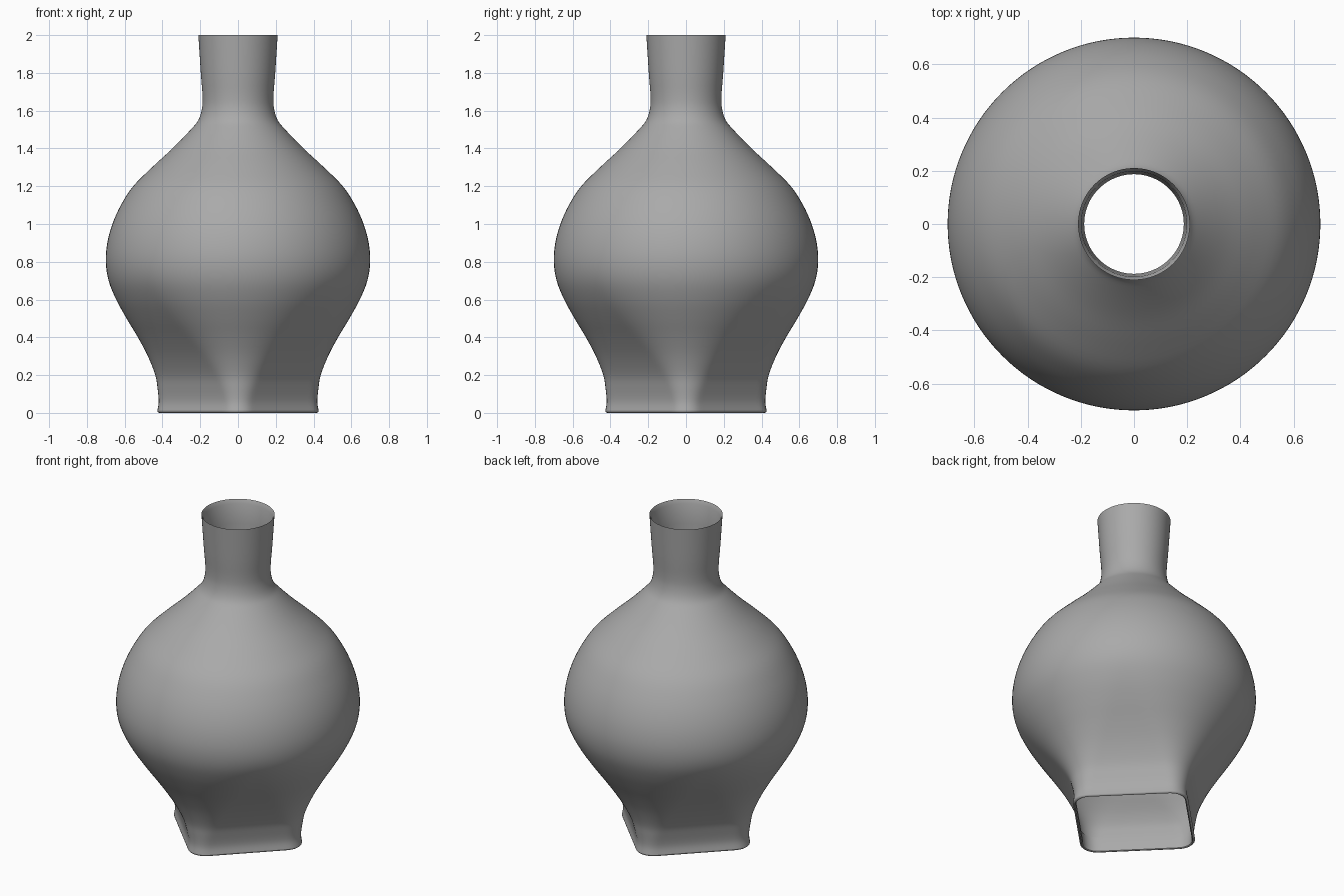
import bpy, bmesh, math
from mathutils import Vector

cube = bpy.data.objects.get("Cube")
if cube:
    bpy.data.objects.remove(cube, do_unlink=True)

SEGMENTS = 128
FOOT_CORE = 0.23     # half width of the foot square without its rounded corners
ROUND_HEIGHT = 0.78  # height at which the section has become a full circle

clay = bpy.data.materials.new("grey_clay")
clay.use_nodes = True
clay.diffuse_color = (0.4, 0.4, 0.4, 1)
clay.node_tree.nodes["Principled BSDF"].inputs["Base Color"].default_value = (0.4, 0.4, 0.4, 1)


def section_radius(angle, reach, z):
    """Radius of a rounded square whose corners lie on the axes at distance reach."""
    t = min(max(z / ROUND_HEIGHT, 0), 1)
    core = FOOT_CORE * (1 - t * t * (3 - 2 * t))
    corner = reach - core * math.sqrt(2)
    quarter = math.pi / 2
    off_axis = abs((angle + quarter / 2) % quarter - quarter / 2)
    a = quarter / 2 - off_axis
    flat = core + corner
    if flat * math.tan(a) <= core:
        return flat / math.cos(a)
    k = core * (math.cos(a) + math.sin(a))
    return k + math.sqrt(max(k * k - 2 * core * core + corner * corner, 0))


def smooth_profile(points, steps=4):
    """Catmull-Rom curve through the profile points."""
    p = [Vector(q) for q in points]
    p = [p[0]] + p + [p[-1]]
    out = []
    for a, b, c, d in zip(p, p[1:], p[2:], p[3:]):
        for s in range(steps):
            t = s / steps
            out.append(0.5 * (2 * b + (c - a) * t + (2 * a - 5 * b + 4 * c - d) * t ** 2
                              + (3 * b - a - 3 * c + d) * t ** 3))
    return out + [p[-1]]


def turned_part(name, profile):
    """Skin rings along a profile of (reach, height) pairs."""
    bm = bmesh.new()
    rings = []
    for reach, z in profile:
        ring = []
        for i in range(SEGMENTS):
            a = math.tau * i / SEGMENTS
            r = section_radius(a, reach, z)
            ring.append(bm.verts.new((r * math.cos(a), r * math.sin(a), z)))
        rings.append(ring)
    for low, high in zip(rings, rings[1:]):
        for i in range(SEGMENTS):
            j = (i + 1) % SEGMENTS
            bm.faces.new((low[i], low[j], high[j], high[i]))
    mesh = bpy.data.meshes.new(name)
    bm.to_mesh(mesh)
    bm.free()
    mesh.materials.append(clay)
    obj = bpy.data.objects.new(name, mesh)
    bpy.context.collection.objects.link(obj)
    bpy.ops.object.select_all(action='DESELECT')
    obj.select_set(True)
    bpy.context.view_layer.objects.active = obj
    bpy.ops.object.shade_smooth_by_angle(angle=math.radians(40))
    return obj


# Outer wall: square foot, round belly, slim flared neck
turned_part("vase_body", smooth_profile([
    (.427, .012), (.42, .06), (.426, .13), (.438, .2), (.477, .3), (.53, .4),
    (.59, .5), (.645, .6), (.685, .7), (.70, .8), (.692, .9), (.665, 1.0),
    (.62, 1.1), (.555, 1.2), (.455, 1.3), (.347, 1.4), (.25, 1.5),
    (.21, 1.55), (.191, 1.61), (.188, 1.68), (.197, 1.8), (.21, 2.0)]))

# Thin lip turned inward at the mouth, meeting the neck wall lower down
turned_part("mouth_lip", [(.21, 2.0), (.198, 1.975), (.194, 1.85), (.187, 1.68)])

# Thin rounded rim under the open foot
turned_part("foot_rim", [(.418, .1), (.408, .02), (.41, .004), (.416, 0),
                         (.422, .002), (.426, .006), (.427, .012)])
